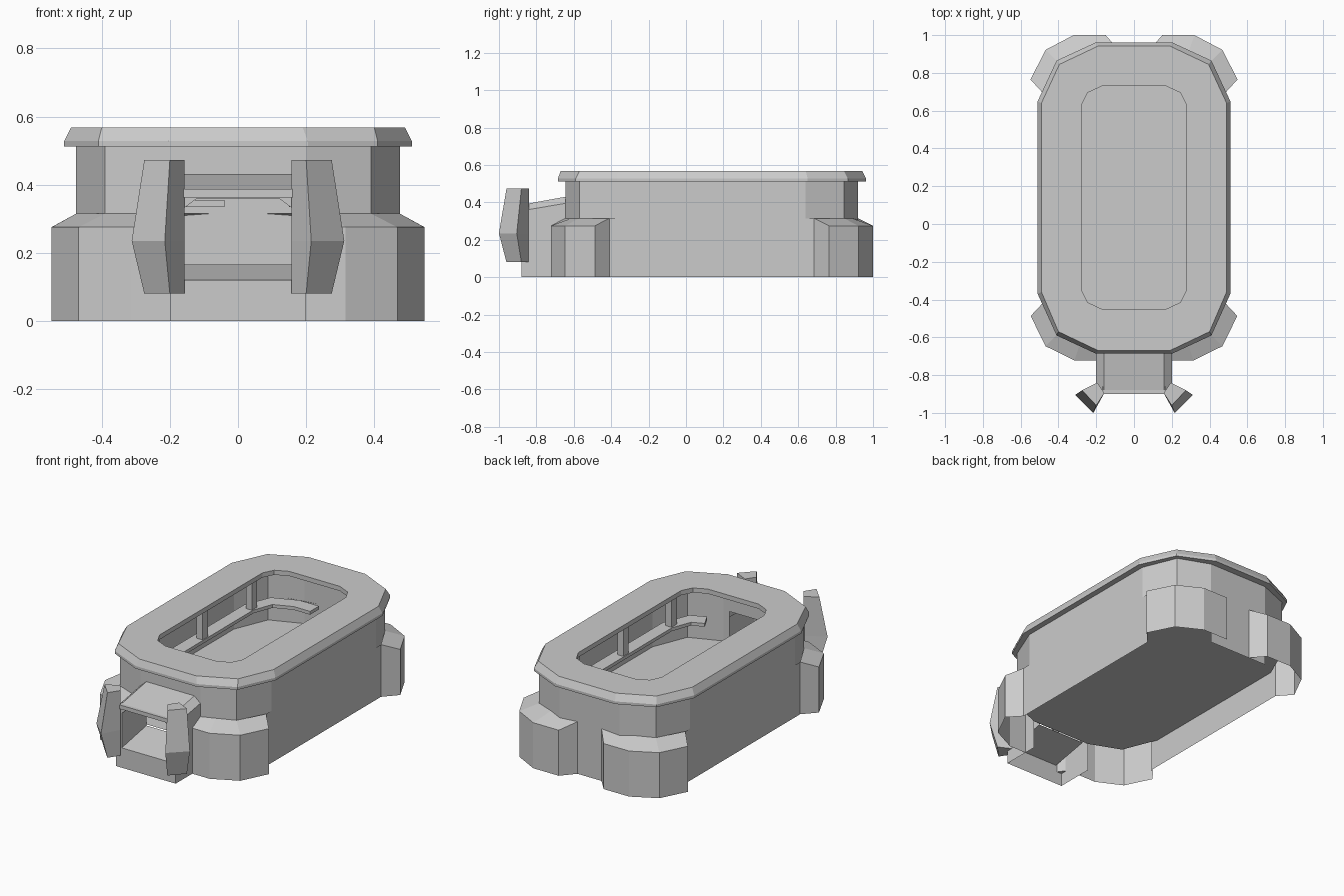
import bpy, bmesh

if "Cube" in bpy.data.objects:
    bpy.data.objects.remove(bpy.data.objects["Cube"])


def make(name, verts, faces):
    me = bpy.data.meshes.new(name)
    me.from_pydata(verts, [], faces)
    bm = bmesh.new()
    bm.from_mesh(me)
    bmesh.ops.remove_doubles(bm, verts=bm.verts, dist=0.0005)
    bmesh.ops.recalc_face_normals(bm, faces=bm.faces)
    bm.to_mesh(me)
    bm.free()
    ob = bpy.data.objects.new(name, me)
    bpy.context.collection.objects.link(ob)
    return ob


def loft(name, rings, closed=True, caps=False, skip=()):
    """Skin rings of equal point count; skip = (ring, side) quads left open."""
    n = len(rings[0])
    verts = [p for r in rings for p in r]
    faces = []
    for k in range(len(rings) - 1):
        for i in range(n if closed else n - 1):
            if (k, i) not in skip:
                j = (i + 1) % n
                faces.append((k*n + i, k*n + j, k*n + n + j, k*n + n + i))
    if caps:
        faces += [tuple(range(n)), tuple(range(len(verts) - n, len(verts)))]
    return make(name, verts, faces)


def box(name, x0, x1, y0, y1, z0, z1):
    r = [(x0, y0), (x1, y0), (x1, y1), (x0, y1)]
    return loft(name, [at(r, z0), at(r, z1)], caps=True)


def at(pts, z):
    return [(x, y, z) for x, y in pts]


def full(half):
    return half + [(-x, y) for x, y in reversed(half)]


def flip(pts, s):
    return [(s * p[0],) + tuple(p[1:]) for p in pts]


SIDES = (("right", 1), ("left", -1))

# Plans: right halves running front to back
body = [(.2, -.645), (.39, -.57), (.475, -.36), (.475, .64), (.39, .845), (.2, .92)]
rim = [(.205, -.685), (.41, -.59), (.51, -.37), (.51, .65), (.41, .865), (.2, .962)]
rim_top = [(.19, -.67), (.4, -.57), (.49, -.36), (.49, .64), (.395, .845), (.19, .942)]
hole = [(.17, -.45), (.245, -.415), (.278, -.35), (.278, .63), (.245, .695), (.17, .73)]
FLOOR = .172

# Body wall, open below the floor at the corner buttresses and at the doorway
corners = [(0, i) for i in (0, 1, 3, 4, 6, 7, 9, 10)]
B = full(body)
loft("body_wall", [at(B, 0), at(B, FLOOR), at(B, .512)],
     skip=corners + [(0, 2), (0, 8), (0, 11), (1, 11)])

# Side skirts meeting the buttresses
for side, s in SIDES:
    edge = flip([(.475, -.41), (.475, .685)], s)
    loft(f"side_skirt_{side}", [at(edge, 0), at(edge, .315)], closed=False)

# Front wall around the doorway
yf = -.645
make("door_wall",
     [(x, yf, z) for z in (FLOOR, .36, .512) for x in (-.2, -.16, .16, .2)],
     [(0, 1, 5, 4), (2, 3, 7, 6), (4, 5, 9, 8), (5, 6, 10, 9), (6, 7, 11, 10)])

# Interior floor
make("floor", at(B, FLOOR), [tuple(range(12))])

# Roof ring with bevelled rim
loft("roof_rim", [at(B, .512), at(full(rim), .512), at(full(rim), .528),
                  at(full(rim_top), .568), at(full(hole), .568),
                  at(full(hole), .54), at(B, .54)])

# Corner buttresses with sloping tops
front_out = [(.2, -.722), (.315, -.722), (.468, -.647), (.547, -.487)]
front_in = [(.2, -.645), (.28, -.613), (.39, -.57), (.475, -.41)]
back_out = [(.15, 1.0), (.32, 1.0), (.468, .922), (.548, .765)]
back_in = [(.08, .92), (.28, .888), (.39, .845), (.475, .685)]
for where, out, inn in (("front", front_out, front_in), ("back", back_out, back_in)):
    for side, s in SIDES:
        o, i = flip(out, s), flip(inn, s)
        chain = [i[0]] + o + [i[-1]]
        top = [i[0] + (.315,)] + at(o, .275) + [i[-1] + (.315,)]
        slope = [i[0] + (.315,)] + at(i, .315) + [i[-1] + (.315,)]
        loft(f"{where}_buttress_{side}", [at(chain, 0), top, slope], closed=False)


# Entrance porch: tunnel with chamfered top and sloping floor and roof
def section(y, pts):
    return [(x, y, z) for x, z in full(pts)]


loft("porch", [section(-.645, [(.2, 0), (.2, .395), (.16, .43)]),
               section(-.88, [(.2, 0), (.2, .355), (.16, .387)]),
               section(-.88, [(.16, .12), (.16, .33), (.12, .36)]),
               section(-.645, [(.16, .165), (.16, .33), (.12, .36)])],
     skip=[(0, 5)])
box("porch_lip", -.168, .168, -.9, -.86, .363, .387)

# Flared entrance blades
for side, s in SIDES:
    end = [(.157, -.895), (.195, -.84), (.275, -.88), (.2, -.96)]
    mid = [(.157, -.895), (.195, -.84), (.312, -.905), (.215, -1.0)]
    loft(f"entrance_blade_{side}",
         [at(flip(end, s), .08), at(flip(mid, s), .235), at(flip(end, s), .473)],
         caps=True)

# Hanging shelves following the inside walls, with posts up to the roof
shelf_out = [(.23, -.53), (.32, -.49), (.385, -.33), (.385, .61), (.32, .77), (.17, .83)]
shelf_in = [(.19, -.45), (.26, -.42), (.305, -.30), (.305, .58), (.26, .70), (.15, .745)]
for side, s in SIDES:
    tail = [(.04, p[-1][1]) for p in (shelf_out, shelf_in)] if s < 0 else []
    o = flip(shelf_out + tail[:1], s)
    i = flip(shelf_in + tail[1:], s)
    loft(f"shelf_{side}", [at(o + i[::-1], .335), at(o + i[::-1], .355)], caps=True)
    for k, y in enumerate((-.33, .13, .6)):
        x = sorted((s * .31, s * .35))
        box(f"post_{side}_{k + 1}", x[0], x[1], y - .025, y + .025, .335, .545)
